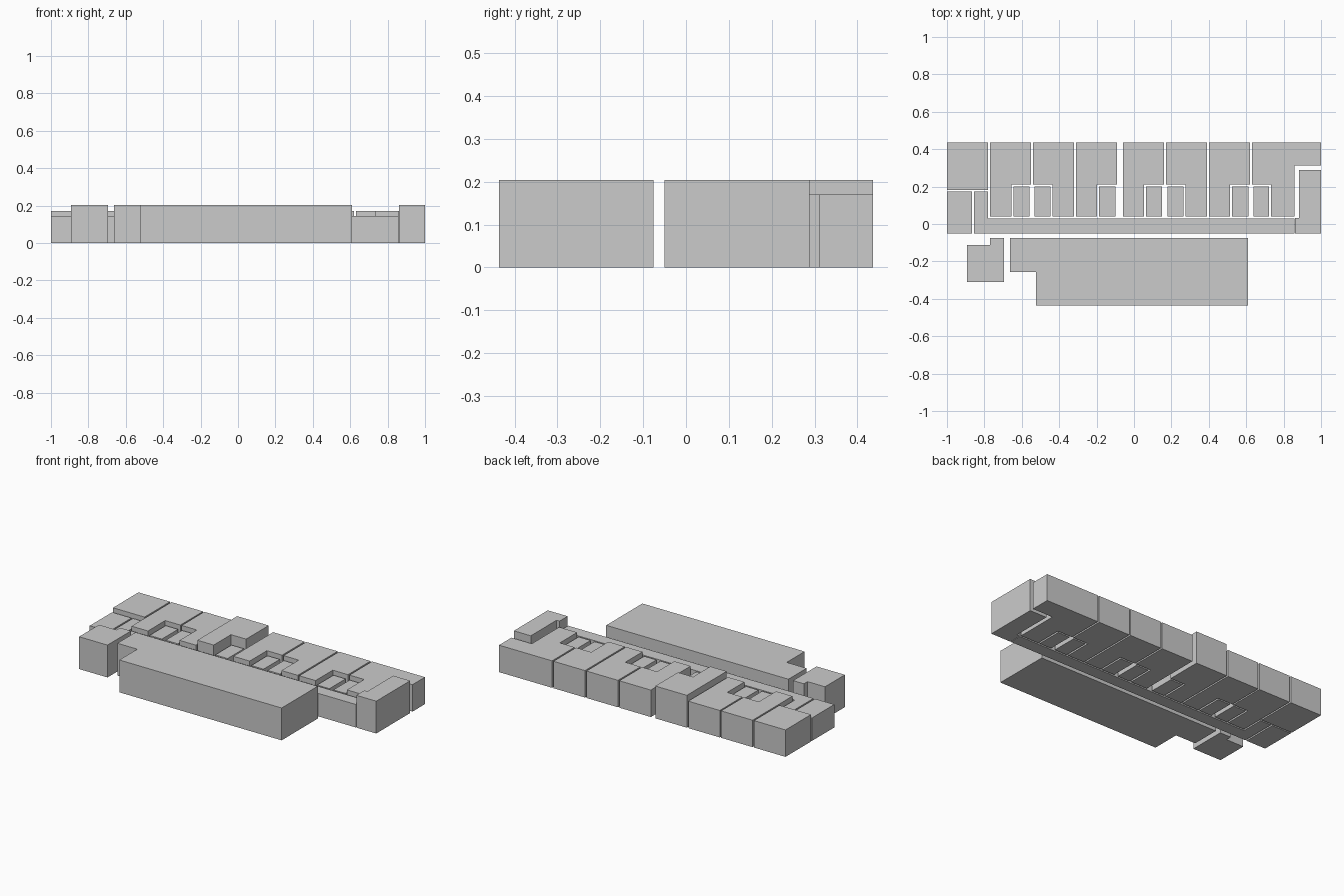
import bpy, bmesh

if "Cube" in bpy.data.objects:
    bpy.data.objects.remove(bpy.data.objects["Cube"])

TALL, MID, LOW = 0.204, 0.17, 0.145   # three ceiling heights
BACK, FRONT = 0.436, -0.436


def prism(name, outline, height):
    """Extrude a floor-plan outline upward from z = 0."""
    bm = bmesh.new()
    face = bm.faces.new([bm.verts.new((x, y, 0)) for x, y in outline])
    top = bmesh.ops.extrude_face_region(bm, geom=[face])["geom"]
    verts = [v for v in top if isinstance(v, bmesh.types.BMVert)]
    bmesh.ops.translate(bm, verts=verts, vec=(0, 0, height))
    bmesh.ops.recalc_face_normals(bm, faces=bm.faces)
    mesh = bpy.data.meshes.new(name)
    bm.to_mesh(mesh)
    bm.free()
    obj = bpy.data.objects.new(name, mesh)
    bpy.context.collection.objects.link(obj)
    return obj


def block(name, x0, x1, y0, y1, height):
    return prism(name, [(x0, y0), (x1, y0), (x1, y1), (x0, y1)], height)


# Row of L-shaped rooms, each with a low bathroom in its notch
W, STEM = 0.22, 0.114
Y_LOW, Y_BATH, Y_STEP = 0.039, 0.201, 0.211
rooms = [(-0.77, "right", MID), (-0.541, "left", MID), (-0.311, "right", TALL),
         (-0.06, "right", MID), (0.17, "left", MID), (0.4, "right", MID)]
for i, (x, side, height) in enumerate(rooms, 1):
    x1 = x + W
    if side == "right":
        s = x + STEM
        outline = [(x, Y_LOW), (s, Y_LOW), (s, Y_STEP), (x1, Y_STEP), (x1, BACK), (x, BACK)]
        b0, b1 = s + 0.011, x1 - 0.009
    else:
        s = x1 - STEM
        outline = [(s, Y_LOW), (x1, Y_LOW), (x1, BACK), (x, BACK), (x, Y_STEP), (s, Y_STEP)]
        b0, b1 = x + 0.009, s - 0.011
    prism(f"room_{i}", outline, height)
    block(f"bathroom_{i}", b0, b1, Y_LOW, Y_BATH, LOW)

# Wide end room wrapping round the right wing
prism("end_room", [(0.733, Y_LOW), (0.858, Y_LOW), (0.858, 0.312), (1, 0.312),
                   (1, BACK), (0.63, BACK), (0.63, Y_STEP), (0.733, Y_STEP)], MID)
block("end_bathroom", 0.639, 0.722, Y_LOW, Y_BATH, LOW)

# Left end rooms
block("left_room", -1, -0.78, 0.182, BACK, MID)
block("left_service_room", -1, -0.865, -0.05, 0.173, LOW)

# Corridor with its left branch
prism("corridor", [(-0.855, -0.05), (0.857, -0.05), (0.857, 0.029), (-0.78, 0.029),
                   (-0.78, 0.173), (-0.855, 0.173)], LOW)

# Tall right wing with a foot meeting the corridor
prism("right_wing", [(0.861, -0.05), (1, -0.05), (1, 0.288), (0.882, 0.288),
                     (0.882, 0.031), (0.861, 0.031)], TALL)

# Front blocks
prism("main_hall", [(-0.523, FRONT), (0.61, FRONT), (0.61, -0.076), (-0.662, -0.076),
                    (-0.662, -0.257), (-0.523, -0.257)], TALL)
prism("front_left_room", [(-0.892, -0.31), (-0.694, -0.31), (-0.694, -0.076), (-0.77, -0.076),
                          (-0.77, -0.112), (-0.892, -0.112)], TALL)
